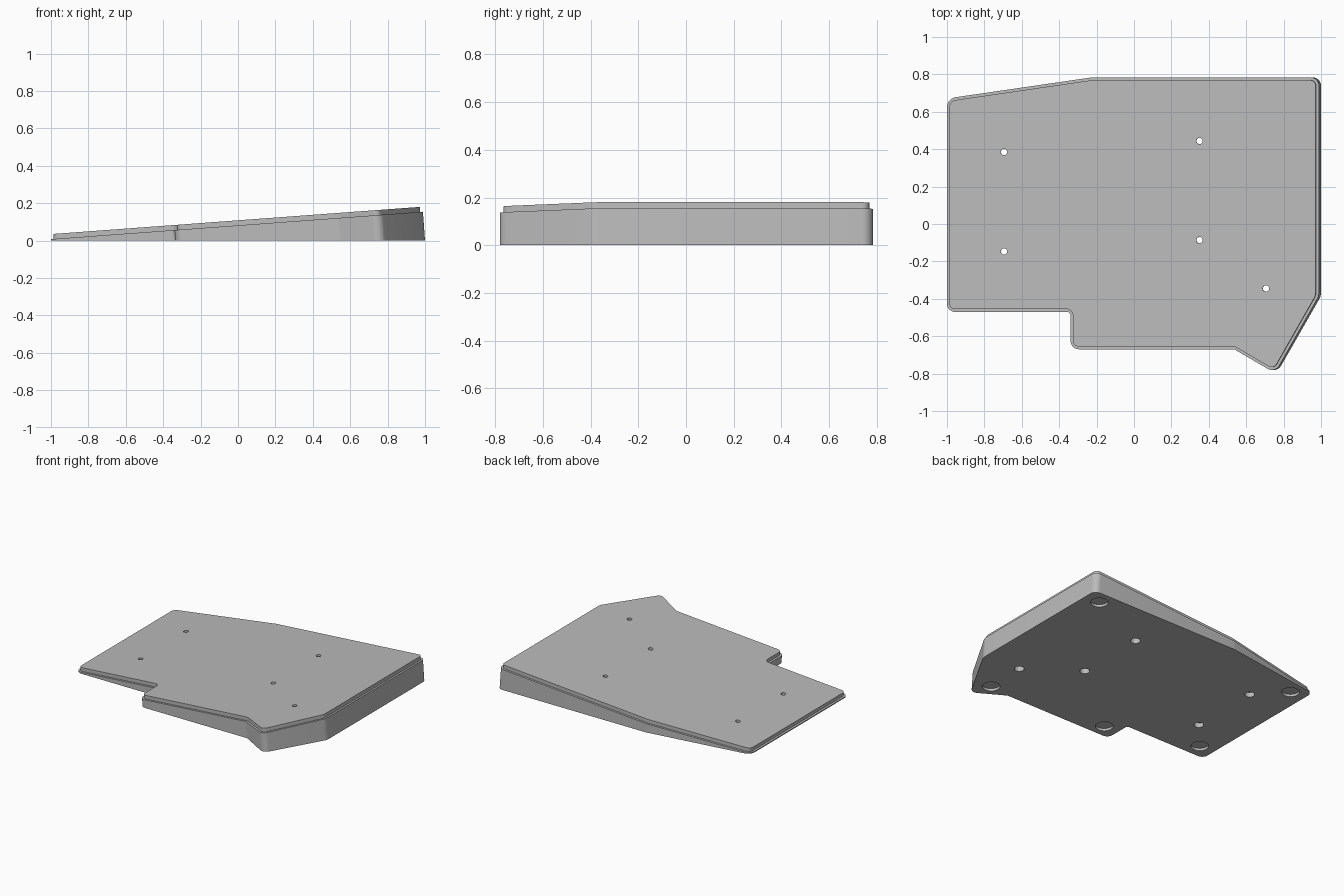
import bpy, bmesh, math
from mathutils import Vector

SLOPE = 0.0737        # sideways tilt of the upper surface
RIM, TOP = 0.008, 0.035   # heights of the ledge and top planes at x = -1
LEDGE = 0.015         # width of the ledge around the top plate

cube = bpy.data.objects.get("Cube")
if cube:
    bpy.data.objects.remove(cube, do_unlink=True)

grey = bpy.data.materials.new("plain grey")
grey.use_nodes = True
grey.diffuse_color = (0.5, 0.5, 0.5, 1)
grey.node_tree.nodes["Principled BSDF"].inputs["Base Color"].default_value = (0.5, 0.5, 0.5, 1)

# Footprint corners, counter-clockwise: x, y, corner radius
CORNERS = [(-1, -0.47, 0.045), (-0.335, -0.47, 0.02), (-0.335, -0.67, 0.045),
           (0.545, -0.67, 0.03), (0.764, -0.797, 0.045), (1, -0.385, 0.08),
           (1, 0.784, 0.045), (-0.22, 0.784, 0.1), (-1, 0.671, 0.055)]


def rounded_outline(inset=0.0, steps=8):
    """Inset the footprint, then round every corner."""
    n = len(CORNERS)
    raw = [Vector(c[:2]) for c in CORNERS]
    moved, radii = [], []
    for i, p in enumerate(raw):
        d0 = (p - raw[i - 1]).normalized()
        d1 = (raw[(i + 1) % n] - p).normalized()
        n0, n1 = Vector((-d0.y, d0.x)), Vector((-d1.y, d1.x))
        moved.append(p + (n0 + n1) * inset / (1 + n0.dot(n1)))
        convex = d0.x * d1.y - d0.y * d1.x > 0
        radii.append(CORNERS[i][2] + (-inset if convex else inset))
    points = []
    for i, p in enumerate(moved):
        a = (moved[i - 1] - p).normalized()
        b = (moved[(i + 1) % n] - p).normalized()
        half, r = a.angle(b) / 2, radii[i]
        centre = p + (a + b).normalized() * r / math.sin(half)
        start = (p + a * r / math.tan(half) - centre).normalized()
        end = (p + b * r / math.tan(half) - centre).normalized()
        points += [centre + start.slerp(end, k / steps) * r for k in range(steps + 1)]
    return points


def lift(p, height):
    """Carry a footprint point up the leaning wall to a tilted plane."""
    z = (height + SLOPE * (p.x + 1)) / (1 + SLOPE ** 2)
    return Vector((p.x - SLOPE * z, p.y, z))


def add_shell(bm, rings):
    """Closed solid through a stack of equal-length rings."""
    loops = [[bm.verts.new(p) for p in ring] for ring in rings]
    for low, high in zip(loops, loops[1:]):
        for i in range(len(low)):
            j = (i + 1) % len(low)
            bm.faces.new((low[i], low[j], high[j], high[i]))
    bm.faces.new(loops[0][::-1])
    bm.faces.new(loops[-1])


def make_object(name, bm):
    bmesh.ops.recalc_face_normals(bm, faces=bm.faces[:])
    mesh = bpy.data.meshes.new(name)
    bm.to_mesh(mesh)
    bm.free()
    mesh.materials.append(grey)
    obj = bpy.data.objects.new(name, mesh)
    bpy.context.collection.objects.link(obj)
    return obj


# Wedge body with a stepped top plate
outer, inner = rounded_outline(), rounded_outline(LEDGE)
bm = bmesh.new()
add_shell(bm, [[p.to_3d() for p in outer],
               [lift(p, RIM) for p in outer],
               [lift(p, RIM) for p in inner],
               [lift(p, TOP) for p in inner]])
body = make_object("wedge_base", bm)


def add_lathe(bm, origin, axis, profile, sides=32):
    """Turned solid from radius and height pairs along an axis."""
    side = Vector((0, 1, 0)).cross(axis).normalized()
    rings = []
    for r, h in profile:
        rings.append([origin + axis * h + (side * math.cos(t) + Vector((0, 1, 0)) * math.sin(t)) * r
                      for t in (math.tau * k / sides for k in range(sides))])
    add_shell(bm, rings)


bm = bmesh.new()
# Counterbored screw holes, square to the top plate
tilted = Vector((-SLOPE, 0, 1)).normalized()
for x, y in [(-0.695, 0.385), (-0.695, -0.147), (0.35, 0.444), (0.35, -0.086), (0.705, -0.345)]:
    top = Vector((x, y, TOP + SLOPE * (x + 1)))
    add_lathe(bm, top, tilted, [(0.033, -top.z - 0.05), (0.033, -0.02), (0.017, -0.02), (0.017, 0.05)])
# Shallow round foot recesses underneath
for x, y in [(0.877, 0.684), (0.709, -0.648), (-0.217, -0.569), (-0.88, -0.361), (-0.88, 0.586)]:
    add_lathe(bm, Vector((x, y, 0)), Vector((0, 0, 1)), [(0.06, -0.05), (0.06, 0.018)])
cutter = make_object("hole_cutter", bm)
cutter.hide_render = True

# Cut the holes and finish the shading
cut = body.modifiers.new("holes", 'BOOLEAN')
cut.operation = 'DIFFERENCE'
cut.solver = 'EXACT'
cut.object = cutter
bpy.ops.object.select_all(action='DESELECT')
body.select_set(True)
bpy.context.view_layer.objects.active = body
bpy.ops.object.modifier_apply(modifier=cut.name)
bpy.data.objects.remove(cutter, do_unlink=True)
bpy.ops.object.shade_smooth_by_angle(angle=math.radians(30))
